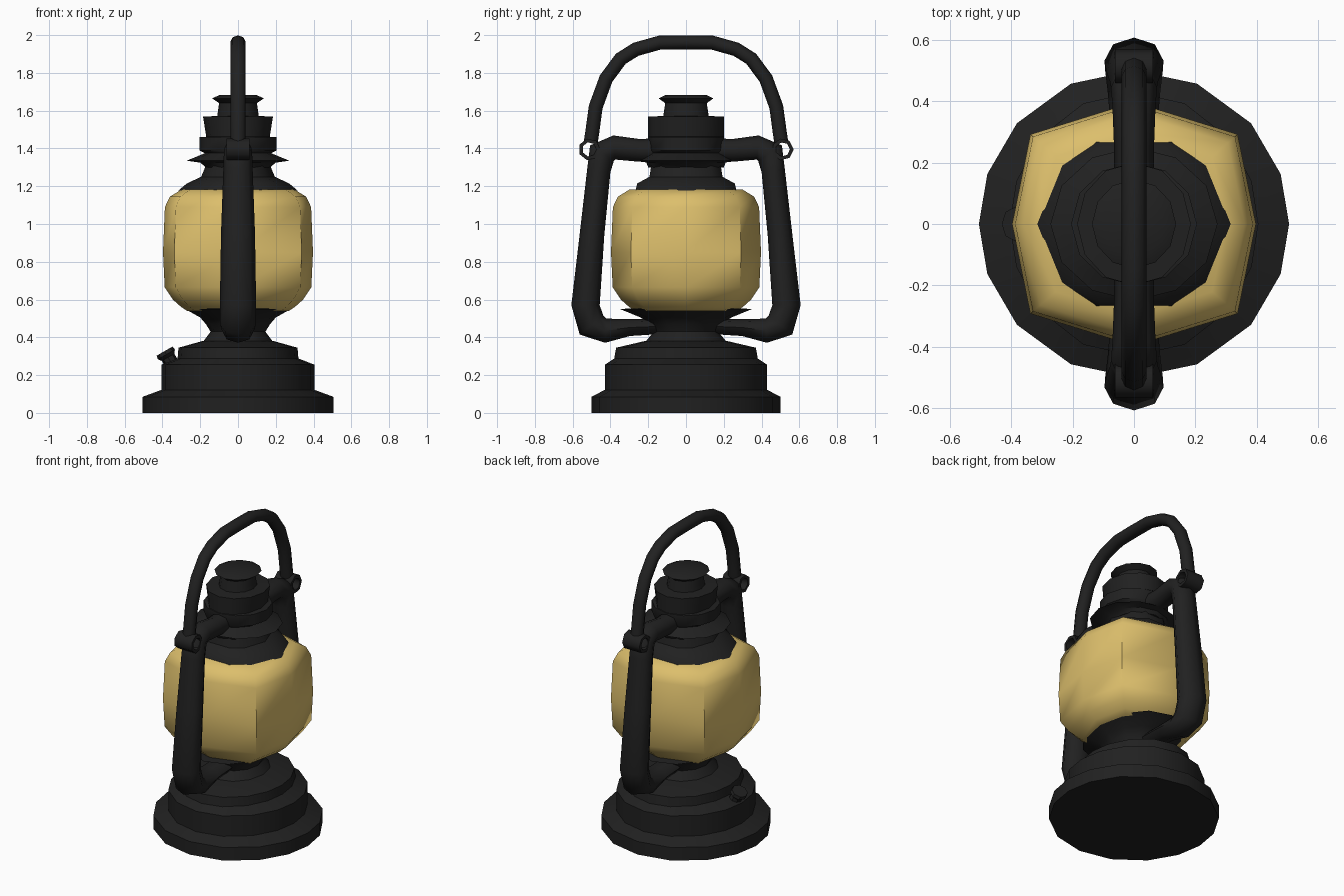
import bpy, bmesh, math
from mathutils import Vector, Matrix

if "Cube" in bpy.data.objects:
    bpy.data.objects.remove(bpy.data.objects["Cube"])


def material(name, color):
    m = bpy.data.materials.new(name)
    m.diffuse_color = color
    m.use_nodes = True
    m.node_tree.nodes["Principled BSDF"].inputs["Base Color"].default_value = m.diffuse_color
    return m


BLACK = material("black_metal", (0.015, 0.015, 0.015, 1))
GOLD = material("amber_glass", (0.72, 0.52, 0.15, 1))


def finish(name, rings, mat, closed=False, angle=40):
    """Skin a list of vertex rings into one object."""
    bm = bmesh.new()
    vr = [[bm.verts.new(p) for p in r] for r in rings]
    n = len(vr[0])
    pairs = list(zip(vr, vr[1:])) + ([(vr[-1], vr[0])] if closed else [])
    for a, b in pairs:
        for i in range(n):
            j = (i + 1) % n
            bm.faces.new((a[i], a[j], b[j], b[i]))
    if not closed:
        bm.faces.new(vr[0])
        bm.faces.new(vr[-1])
    bmesh.ops.recalc_face_normals(bm, faces=bm.faces)
    me = bpy.data.meshes.new(name)
    bm.to_mesh(me)
    bm.free()
    ob = bpy.data.objects.new(name, me)
    bpy.context.collection.objects.link(ob)
    me.materials.append(mat)
    bpy.ops.object.select_all(action='DESELECT')
    bpy.context.view_layer.objects.active = ob
    ob.select_set(True)
    bpy.ops.object.shade_smooth_by_angle(angle=math.radians(angle))
    return ob


def lathe(name, profile, angles, mat=BLACK, angle=40):
    """Profile points are (x radius, y radius, z)."""
    rad = [math.radians(a) for a in angles]
    return finish(name, [[(rx * math.cos(a), ry * math.sin(a), z) for a in rad]
                         for rx, ry, z in profile], mat, angle=angle)


def sweep(name, path, sides, mat=BLACK):
    """Path points are (y, z, half thickness in plane, half width in x)."""
    pts = [Vector((0, p[0], p[1])) for p in path]
    rings = []
    for i, p in enumerate(pts):
        t = (pts[min(i + 1, len(pts) - 1)] - pts[max(i - 1, 0)]).normalized()
        nrm = Vector((0, -t.z, t.y))
        a, b = path[i][2:]
        rings.append([p + nrm * a * math.cos(k) + Vector((b * math.sin(k), 0, 0))
                      for k in (2 * math.pi * s / sides for s in range(sides))])
    return finish(name, rings, mat, angle=60)


def even(n):
    return [360 * i / n for i in range(n)]


# Fuel tank base, with slightly uneven sides
BASE = [0, 19, 41, 66, 90, 114, 139, 161, 180, 199, 221, 246, 270, 294, 319, 341]
lathe("base", [(.505, .50, 0), (.505, .50, .085), (.405, .43, .122),
               (.405, .43, .255), (.32, .38, .288), (.315, .37, .345),
               (.19, .22, .38)], BASE)

# Neck and burner plate
lathe("neck", [(.19, .22, .37), (.145, .17, .43), (.17, .19, .47),
               (.20, .24, .505), (.28, .35, .55), (.2, .25, .555)], even(12))

# Glass globe: eight sides with wide diagonals
globe = [(.27, .54), (.30, .56), (.345, .60), (.388, .665), (.397, .85),
         (.387, 1.09), (.36, 1.145), (.30, 1.182)]
dirs = [(1, 0), (.85, .735), (0, 1), (-.85, .735),
        (-1, 0), (-.85, -.735), (0, -1), (.85, -.735)]
finish("glass_globe", [[(r * x, r * y, z) for x, y in dirs] for r, z in globe], GOLD, angle=60)

# Collar over the globe
lathe("collar", [(.315, .29, 1.178), (.27, .28, 1.215), (.195, .21, 1.25),
                 (.17, .20, 1.31)],
      [0, 41, 67, 113, 139, 180, 221, 247, 293, 319])

# Chimney with its flange, ring and flared top
lathe("chimney", [(.17, .20, 1.30), (.20, .21, 1.325), (.272, .25, 1.335),
                  (.175, .19, 1.375), (.205, .20, 1.39), (.205, .20, 1.46),
                  (.168, .20, 1.462), (.185, .20, 1.568), (.11, .12, 1.572),
                  (.10, .11, 1.64), (.137, .145, 1.665), (.10, .11, 1.682)], even(12))

# Side tubes and bail loops, one of each per side
arm = [(.12, 1.39, .065, .065), (.25, 1.39, .06, .065), (.38, 1.405, .064, .07),
       (.445, 1.375, .075, .075), (.462, 1.28, .062, .078), (.497, .95, .065, .09),
       (.532, .57, .075, .096), (.50, .465, .08, .094), (.425, .435, .064, .085),
       (.30, .452, .045, .075), (.10, .46, .04, .07)]
for side, s in (("front", -1), ("back", 1)):
    sweep(side + "_side_tube", [(s * y, z, a, b) for y, z, a, b in arm], 8)
    section = [(.058, -.062), (.058, .062), (.038, .062), (.038, -.062)]
    rings = []
    for k in range(7):
        t = 2 * math.pi * k / 7
        rings.append([(x, s * .512 + r * math.cos(t), 1.395 + r * math.sin(t))
                      for r, x in section])
    finish(side + "_bail_loop", rings, BLACK, closed=True, angle=55)

# Carrying bail
half = [(.505, 1.43), (.497, 1.48), (.478, 1.62), (.423, 1.77), (.345, 1.875),
        (.265, 1.925), (.14, 1.96)]
bail = half + [(0, 1.962)] + [(-y, z) for y, z in reversed(half)]
sweep("bail_handle", [(y, z, .037, .041) for y, z in bail], 8)

# Tilted filler cap on the tank shoulder
cap = lathe("filler_cap", [(.04, .04, -.12), (.038, .038, -.03), (.052, .06, -.012),
                           (.048, .055, .008)], even(8))
cap.matrix_world = Matrix.Translation((-.385, 0, .32)) @ Matrix.Rotation(math.radians(-30), 4, 'Y')
